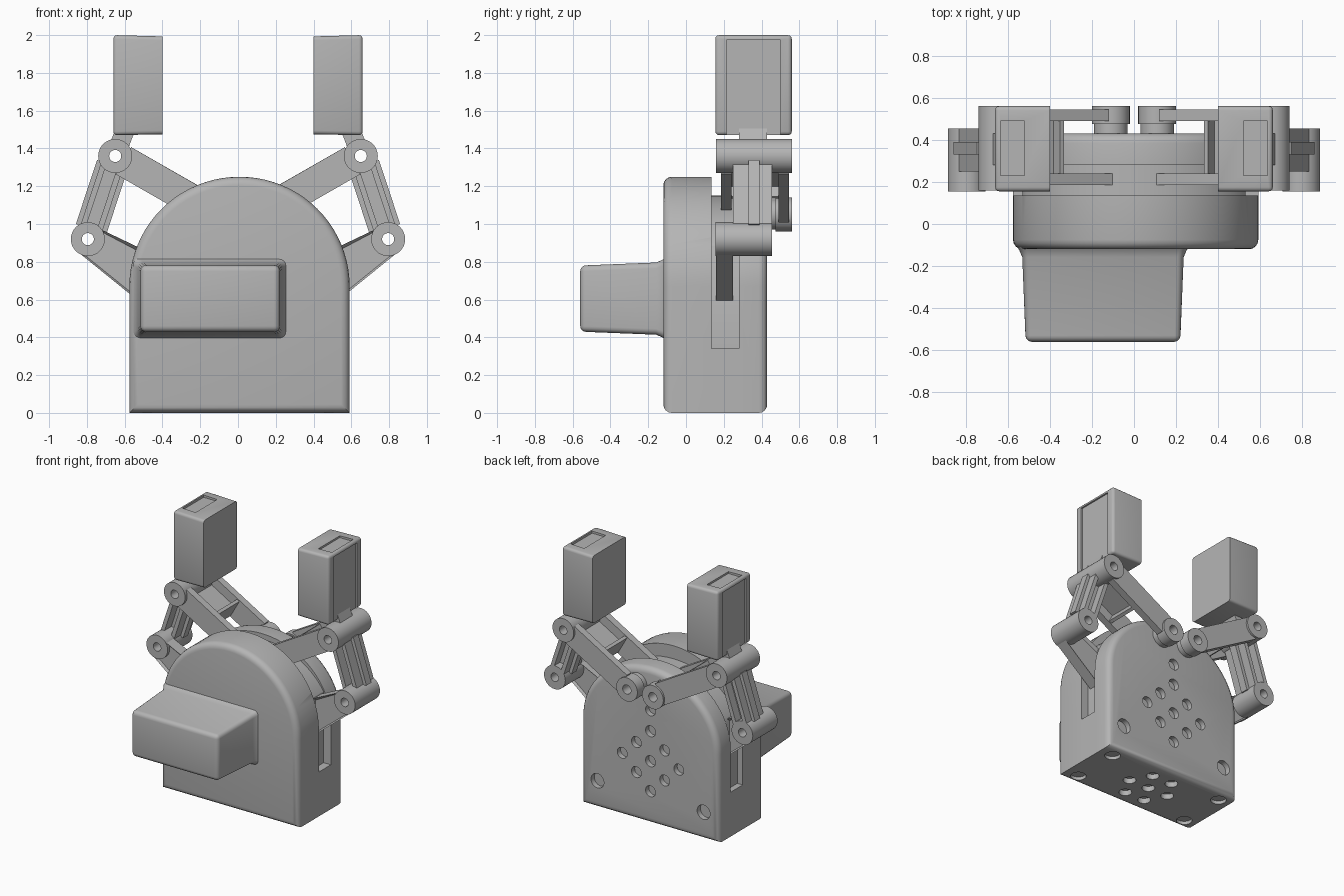
import bpy, bmesh
from math import cos, sin, pi
from mathutils import Vector, Matrix

cube = bpy.data.objects.get("Cube")
if cube:
    bpy.data.objects.remove(cube, do_unlink=True)

GREY = (0.46, 0.46, 0.46, 1)
mat = bpy.data.materials.new("plain grey")
mat.use_nodes = True
mat.diffuse_color = GREY
mat.node_tree.nodes["Principled BSDF"].inputs["Base Color"].default_value = GREY


def finish(name, bm, mirror=False, cutter=None):
    """Turn a bmesh into a shaded object, optionally cut and mirrored."""
    bmesh.ops.recalc_face_normals(bm, faces=bm.faces)
    mesh = bpy.data.meshes.new(name)
    bm.to_mesh(mesh)
    bm.free()
    ob = bpy.data.objects.new(name, mesh)
    bpy.context.collection.objects.link(ob)
    mesh.materials.append(mat)
    bpy.context.view_layer.objects.active = ob
    for o in bpy.context.selected_objects:
        o.select_set(False)
    ob.select_set(True)
    if cutter:
        mod = ob.modifiers.new("cut", "BOOLEAN")
        mod.operation, mod.solver, mod.object = "DIFFERENCE", "EXACT", cutter
        bpy.ops.object.modifier_apply(modifier="cut")
    bpy.ops.object.shade_smooth_by_angle(angle=0.6)
    if mirror:
        ob.modifiers.new("mirror", "MIRROR").use_mirror_merge = False
    return ob


def loft(sections):
    """Skin a list of (y, [(x, z), ...]) outlines and cap both ends."""
    bm = bmesh.new()
    rings = [[bm.verts.new((x, y, z)) for x, z in pts] for y, pts in sections]
    n = len(rings[0])
    for a, b in zip(rings, rings[1:]):
        for i in range(n):
            j = (i + 1) % n
            bm.faces.new((a[i], a[j], b[j], b[i]))
    bm.faces.new(rings[0])
    bm.faces.new(rings[-1])
    bmesh.ops.recalc_face_normals(bm, faces=bm.faces)
    return bm


def prism(pts, y0, y1):
    return loft([(y0, pts), (y1, pts)])


def round_edges(bm, size, rule, segments=4):
    edges = [e for e in bm.edges if rule(e)]
    bmesh.ops.bevel(bm, geom=edges, offset=size, segments=segments,
                    profile=0.5, affect="EDGES", clamp_overlap=True)


def rect(x0, x1, z0, z1):
    return [(x0, z0), (x1, z0), (x1, z1), (x0, z1)]


def add_box(bm, x0, x1, y0, y1, z0, z1):
    size = Matrix.Diagonal((x1 - x0, y1 - y0, z1 - z0, 1))
    mid = Matrix.Translation(((x0 + x1) / 2, (y0 + y1) / 2, (z0 + z1) / 2))
    bmesh.ops.create_cube(bm, size=1, matrix=mid @ size)


def add_drill(bm, pos, r, depth, along_y):
    turn = Matrix.Rotation(pi / 2, 4, "X") if along_y else Matrix()
    bmesh.ops.create_cone(bm, cap_ends=True, segments=24, radius1=r, radius2=r,
                          depth=depth, matrix=Matrix.Translation(pos) @ turn)


def bar(name, a, b, width, y0, y1, start=0.0, side=0.0):
    """Straight bar from a to b in the xz plane, mirrored to both fingers."""
    a, b = Vector(a), Vector(b)
    d = (b - a).normalized()
    n = Vector((-d.y, d.x))
    a = a + d * start + n * side
    b = b + n * side
    h = n * width / 2
    return finish(name, prism([tuple(p) for p in (a - h, b - h, b + h, a + h)], y0, y1), True)


def tube(name, centre, r, hole, y0, y1):
    """Pivot boss with a through hole, mirrored to both fingers."""
    bm = bmesh.new()
    n, rings = 32, []
    for rad, y in ((r, y0), (r, y1), (hole, y1), (hole, y0)):
        rings.append([bm.verts.new((centre[0] + rad * cos(2 * pi * i / n), y,
                                    centre[1] + rad * sin(2 * pi * i / n))) for i in range(n)])
    for k in range(4):
        a, b = rings[k], rings[(k + 1) % 4]
        for i in range(n):
            j = (i + 1) % n
            bm.faces.new((a[i], a[j], b[j], b[i]))
    return finish(name, bm, True)


# ---- body: arched housing in three layers ----
CX, HALF, SPRING = 0.008, 0.583, 0.67


def arch(height):
    pts = [(CX - HALF, 0.0), (CX + HALF, 0.0)]
    return pts + [(CX + HALF * cos(pi * i / 40), SPRING + height * sin(pi * i / 40))
                  for i in range(41)]


# holes and side slots cut from the housing
bm = bmesh.new()
for i in (-1, 0, 1):
    for j in (-1, 0, 1):
        add_drill(bm, ((i - j) * 0.12, 0.43, 0.48 + (i + j) * 0.115), 0.042, 0.08, True)
add_drill(bm, (0, 0.43, 0.87), 0.042, 0.08, True)
for s in (-1, 1):
    add_drill(bm, (s * 0.45, 0.43, 0.21), 0.055, 0.08, True)
    add_box(bm, *sorted((s * 0.53, s * 0.7)), 0.135, 0.28, 0.34, 1.0)
    for y in (-0.03, 0.34):
        add_drill(bm, (s * 0.48, y, 0), 0.055, 0.05, False)
for i in range(7):
    r = 0.17 if i else 0
    add_drill(bm, (r * cos(i * pi / 3), 0.155 + r * sin(i * pi / 3), 0), 0.045, 0.08, False)
cutter = finish("hole_cutter", bm)
cutter.hide_render = True


def shell(name, height, y0, y1, rim=None):
    bm = prism(arch(height), y0, y1)
    if rim is not None:
        round_edges(bm, 0.045, lambda e: all(abs(v.co.y - rim) < 1e-4 for v in e.verts))
    finish(name, bm, cutter=cutter)


shell("front_shell", 0.58, -0.12, 0.135, -0.12)
shell("middle_core", 0.48, 0.135, 0.28)
shell("back_shell", 0.52, 0.28, 0.43, 0.43)
bpy.data.objects.remove(cutter, do_unlink=True)

# ---- motor housing on the front ----
def motor_outline(g):
    return rect(-0.53 - g, 0.235 + g, 0.415 - g, 0.795 + g)


bm = loft([(-0.11, motor_outline(0.025)), (-0.13, motor_outline(0.012)),
           (-0.16, motor_outline(0)), (-0.56, motor_outline(-0.015))])
round_edges(bm, 0.03, lambda e: e.calc_face_angle(0) > 0.8
            and not all(v.co.y > -0.12 for v in e.verts))
finish("motor_housing", bm)

# ---- finger linkages ----
UPPER, LOWER, HUB = (0.65, 1.36), (0.795, 0.92), (0.11, 1.05)
tube("upper_pivot", UPPER, 0.09, 0.032, 0.16, 0.56)
tube("lower_pivot", LOWER, 0.09, 0.032, 0.155, 0.455)
tube("hub_pivot", HUB, 0.09, 0.035, 0.475, 0.56)
tube("hub_neck", HUB, 0.08, 0.035, 0.40, 0.48)

# upper arm: two plates joined by a web and a cross rib
bar("arm_front_plate", UPPER, HUB, 0.165, 0.185, 0.24, 0.05)
bar("arm_back_plate", UPPER, (0.16, 1.08), 0.165, 0.49, 0.545, 0.05)
mid = Vector(UPPER).lerp(Vector(HUB), 0.52)
bar("arm_web", UPPER, mid, 0.03, 0.23, 0.5, 0.07)
bar("arm_cross_rib", UPPER, mid, 0.15, 0.23, 0.5, 0.30)

# outer link: flat web with two raised rails
bar("link_web", UPPER, Vector(LOWER).lerp(Vector(UPPER), 0.12), 0.17, 0.33, 0.39, 0.05)
for name, side in (("link_inner_rail", -0.045), ("link_outer_rail", 0.045)):
    bar(name, UPPER, Vector(LOWER).lerp(Vector(UPPER), 0.12), 0.03, 0.25, 0.455, 0.05, side)

# drive arm widening into the side slot, with a sunken panel
bm = prism([(0.845, 0.85), (0.80, 0.855), (0.735, 0.92), (0.765, 0.99), (0.45, 0.84), (0.45, 0.53)],
           0.16, 0.25)
caps = [f for f in bm.faces if abs(f.normal.y) > 0.9]
bmesh.ops.inset_individual(bm, faces=caps, thickness=0.025, depth=-0.02)
finish("drive_arm", bm, True)

# ---- gripping pads ----
bar("pad_bracket", UPPER, (0.585, 1.53), 0.10, 0.28, 0.43, 0.05)
bm = bmesh.new()
add_box(bm, 0.648, 0.70, 0.215, 0.50, 1.4, 1.975)
add_box(bm, 0.52, 0.635, 0.23, 0.49, 1.982, 2.1)
pad_cutter = finish("pad_cutter", bm)
pad_cutter.hide_render = True
bm = prism([(0.40, 1.475), (0.66, 1.47), (0.66, 2.0), (0.40, 1.993)], 0.155, 0.56)
round_edges(bm, 0.02, lambda e: all(v.co.x > 0.6 for v in e.verts)
            or abs(e.verts[0].co.x - e.verts[1].co.x) > 0.2, 3)
finish("grip_pad", bm, True, pad_cutter)
bpy.data.objects.remove(pad_cutter, do_unlink=True)
